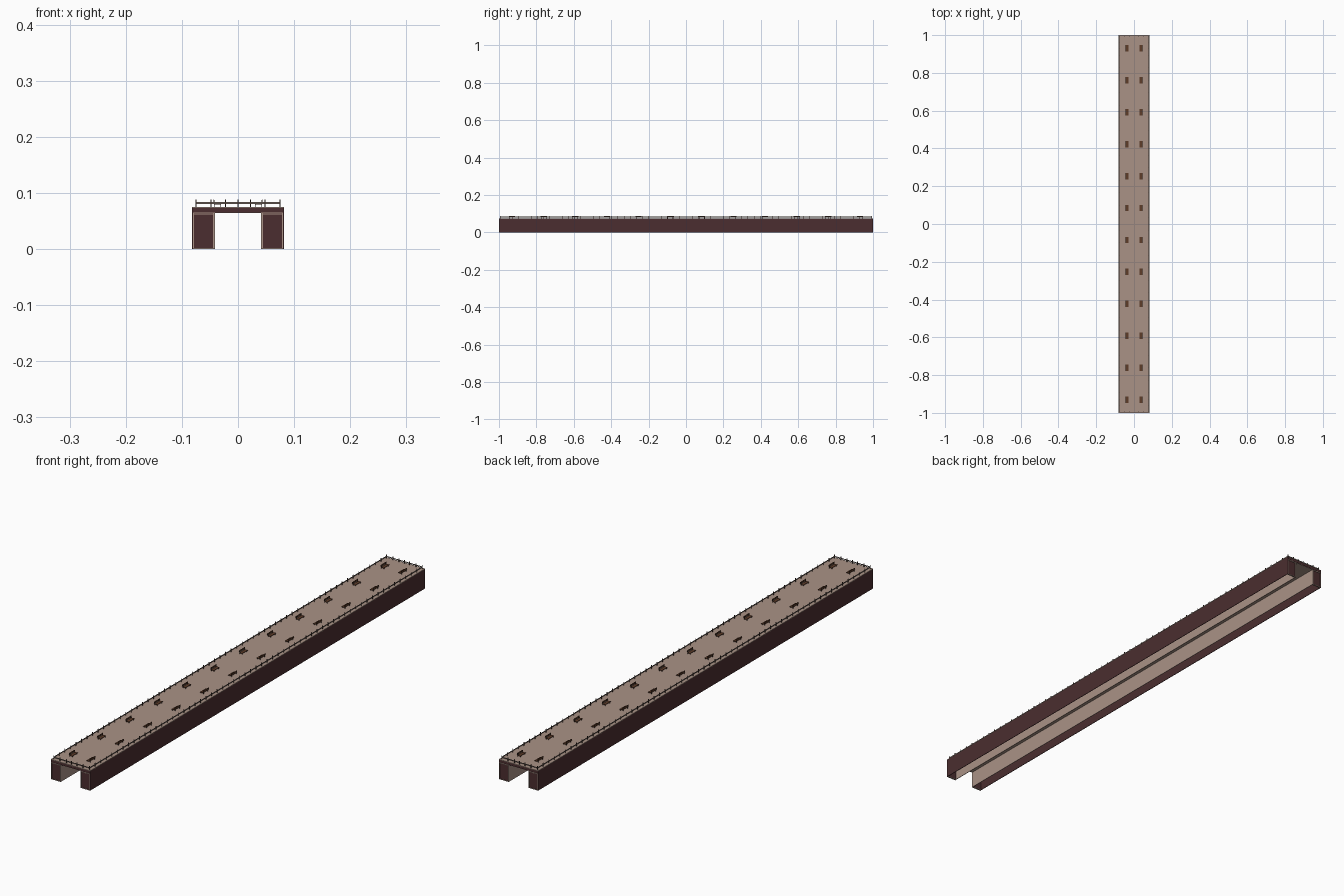
import bpy, bmesh

if "Cube" in bpy.data.objects:
    bpy.data.objects.remove(bpy.data.objects["Cube"])


def material(name, rgb):
    m = bpy.data.materials.new(name)
    m.diffuse_color = (*rgb, 1)
    m.use_nodes = True
    m.node_tree.nodes["Principled BSDF"].inputs["Base Color"].default_value = m.diffuse_color
    return m


TAN = material("weathered tan", (0.40, 0.29, 0.24))
MAROON = material("dark maroon", (0.070, 0.027, 0.029))
GREY = material("rail grey brown", (0.22, 0.17, 0.145))
POST = material("post dark brown", (0.05, 0.028, 0.02))
BROWN = material("bench brown", (0.11, 0.045, 0.022))


def build(name, mat, boxes):
    """One object from boxes given as (x0, x1, y0, y1, z0, z1)."""
    bm = bmesh.new()
    for x0, x1, y0, y1, z0, z1 in boxes:
        vs = bmesh.ops.create_cube(bm, size=1)["verts"]
        for v in vs:
            v.co.x = x1 if v.co.x > 0 else x0
            v.co.y = y1 if v.co.y > 0 else y0
            v.co.z = z1 if v.co.z > 0 else z0
    me = bpy.data.meshes.new(name)
    bm.to_mesh(me)
    bm.free()
    me.materials.append(mat)
    ob = bpy.data.objects.new(name, me)
    bpy.context.collection.objects.link(ob)
    return ob


def mirrored(ob, x=True, y=False):
    mod = ob.modifiers.new("mirror", "MIRROR")
    mod.use_axis = (x, y, False)
    return ob


W, TOP, UNDER = 0.082, 0.075, 0.064

# Deck: tan walking surface and underside around a dark edge beam
build("deck_surface", TAN, [(-W, W, -1, 1, TOP - 0.002, TOP)])
build("deck_beam", MAROON, [(-W, W, -1, 1, UNDER + 0.001, TOP - 0.002)])
build("deck_underside", TAN, [(-W + 0.002, W - 0.002, -0.999, 0.999, UNDER, UNDER + 0.001)])

# Hollow side supports, open below: dark outside, tan inside
mirrored(build("outer_wall", MAROON, [(W - 0.002, W, -1, 1, 0, UNDER + 0.001)]))
mirrored(build("inner_wall", TAN, [(0.041, 0.043, -1, 1, 0, UNDER)]))
mirrored(build("end_panel", MAROON, [(0.043, W - 0.002, 0.994, 0.998, 0.002, UNDER)]), y=True)
mirrored(build("end_trim", TAN, [
    (0.043, W - 0.002, 0.994, 1, 0, 0.002),
    (0.0785, 0.080, 0.997, 1, 0.002, UNDER),
    (0.043, 0.0445, 0.997, 1, 0.002, UNDER),
    (0.043, W - 0.002, 0.997, 1, UNDER - 0.003, UNDER - 0.001)]), y=True)

# Railing posts along the sides and across both ends
RX, RY, r = 0.075, 0.993, 0.001
side = 60
posts = []
for i in range(side + 1):
    y = -RY + 2 * RY * i / side
    posts.append((RX - r, RX + r, y - r, y + r, TOP, 0.088))
mirrored(build("side_railing_posts", POST, posts))
end_posts = [(x - r, x + r, RY - r, RY + r, TOP, 0.088)
             for x in (-0.048, -0.022, 0, 0.022, 0.048)]
mirrored(build("end_railing_posts", POST, end_posts), x=False, y=True)

# Horizontal rails
mirrored(build("side_rail", GREY, [
    (RX - 0.0006, RX + 0.0006, -RY, RY, 0.0805, 0.0835)]))
mirrored(build("end_rail", GREY, [
    (-RX, RX, RY - 0.0006, RY + 0.0006, 0.0805, 0.0835)]), x=False, y=True)

# Benches in two rows, backs to the railings
seats, frames = [], []
for i in range(12):
    y = -0.93 + i * 1.86 / 11
    h = 0.017
    seats.append((0.030, 0.042, y - h, y + h, 0.079, 0.0805))
    seats.append((0.0425, 0.044, y - h, y + h, 0.082, 0.088))
    for s in (-1, 1):
        c = y + s * 0.013
        frames.append((0.031, 0.0325, c - r, c + r, TOP, 0.079))
        frames.append((0.0415, 0.043, c - r, c + r, TOP, 0.087))
mirrored(build("bench_seats", BROWN, seats))
mirrored(build("bench_frames", POST, frames))
